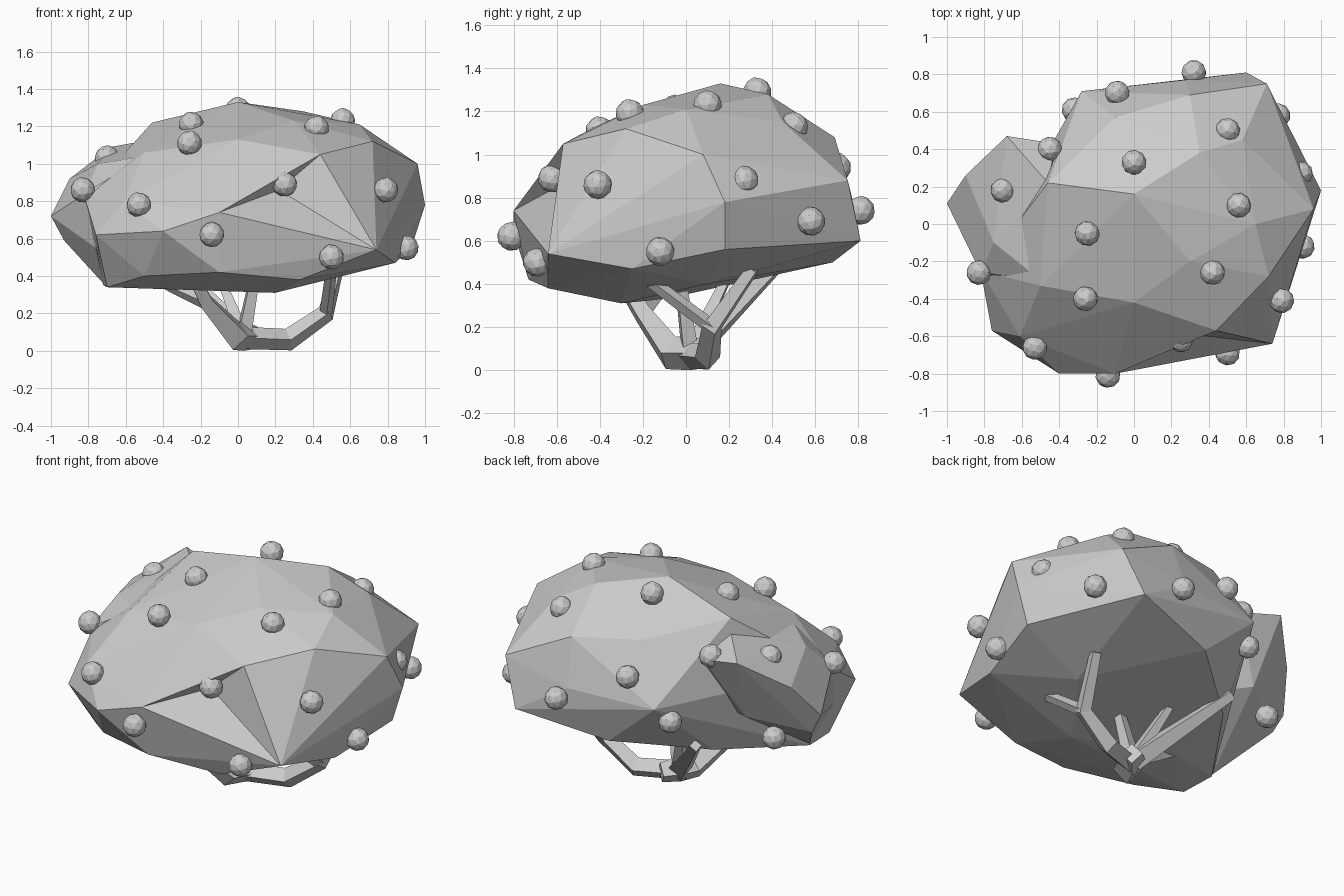
import bpy
import bmesh
import random
from mathutils import Vector, Matrix, Euler
from mathutils.bvhtree import BVHTree

random.seed(4)
default_cube = bpy.data.objects.get("Cube")
if default_cube:
    bpy.data.objects.remove(default_cube, do_unlink=True)

# One plain grey for the whole plant
grey = bpy.data.materials.new("stone_grey")
grey.use_nodes = True
colour = (.6, .6, .6, 1)
grey.diffuse_color = colour
grey.node_tree.nodes["Principled BSDF"].inputs["Base Color"].default_value = colour


def add_mesh(name, bm):
    """Turn a bmesh into a flat shaded object."""
    bmesh.ops.recalc_face_normals(bm, faces=bm.faces)
    mesh = bpy.data.meshes.new(name)
    bm.to_mesh(mesh)
    bm.free()
    mesh.materials.append(grey)
    obj = bpy.data.objects.new(name, mesh)
    bpy.context.scene.collection.objects.link(obj)
    return obj


def add_hull(name, points, dents=()):
    """Faceted lump wrapped around its corner points, with faces pushed in at the dents."""
    bm = bmesh.new()
    for point in points:
        bm.verts.new(point)
    result = bmesh.ops.convex_hull(bm, input=bm.verts)
    loose = {v for v in result["geom_interior"] + result["geom_unused"]
             if isinstance(v, bmesh.types.BMVert)}
    bmesh.ops.delete(bm, geom=list(loose), context="VERTS")
    bmesh.ops.dissolve_limit(bm, angle_limit=.03, verts=bm.verts, edges=bm.edges)
    for dent in dents:
        bm.faces.ensure_lookup_table()
        bm.faces.index_update()
        nearest = BVHTree.FromBMesh(bm).find_nearest(Vector(dent))
        poked = bmesh.ops.poke(bm, faces=[bm.faces[nearest[2]]])
        poked["verts"][0].co = dent
    return add_mesh(name, bm)


def add_branch(name, path):
    """Square tapering limb; each path entry is a position and a radius."""
    curve = bpy.data.curves.new(name, "CURVE")
    curve.dimensions = "3D"
    curve.bevel_depth = 1
    curve.bevel_resolution = 0
    curve.use_fill_caps = True
    spline = curve.splines.new("POLY")
    spline.points.add(len(path) - 1)
    for point, (position, radius) in zip(spline.points, path):
        point.co = (*position, 1)
        point.radius = radius
    spline.use_smooth = False
    helper = bpy.data.objects.new(name + "_path", curve)
    bpy.context.scene.collection.objects.link(helper)
    bpy.context.view_layer.update()
    graph = bpy.context.evaluated_depsgraph_get()
    mesh = bpy.data.meshes.new_from_object(helper.evaluated_get(graph))
    bpy.data.objects.remove(helper, do_unlink=True)
    bm = bmesh.new()
    bm.from_mesh(mesh)
    bpy.data.meshes.remove(mesh)
    for face in bm.faces:
        face.smooth = False
    return add_mesh(name, bm)


# Canopy: crown, waist and underside corners
crown = [
    (0, .16, 1.33), (.35, .38, 1.28), (.65, 0, 1.21), (.3, -.2, 1.23),
    (-.46, .22, 1.22), (0, -.42, 1.13), (-.5, -.33, 1.06), (.44, -.57, 1.05),
    (.72, -.28, 1.12), (-.1, .57, 1.12), (.3, .69, 1.08), (.58, .45, 1.15),
]
waist = [
    (.96, .08, 1), (1, .18, .78), (.93, .18, .56), (.71, .75, .88),
    (.6, .81, .6), (.27, .77, .8), (-.28, .71, .79), (.74, -.64, .54),
    (-.1, -.8, .74), (-.4, -.8, .64), (-.76, -.57, .62), (-.61, -.6, .8),
    (-.82, -.25, .82),
]
underside = [
    (-.7, -.4, .34), (-.5, -.6, .4), (-.1, -.73, .42), (.33, -.64, .38),
    (.2, -.3, .31), (-.36, -.1, .33), (-.72, -.18, .35), (.84, -.25, .47),
    (.05, .68, .5), (-.4, .3, .42), (.5, .1, .4),
]
add_hull("canopy", crown + waist + underside, dents=[(.22, -.58, .86)])

# Side lump that bulges out of the canopy
add_hull("canopy_side_lump", [
    (-1, .11, .72), (-.9, .26, .92), (-.68, .47, 1.09), (-.42, .43, 1.03),
    (-.46, .22, 1.13), (-.93, .1, .59), (-.72, -.18, .36), (-.82, -.26, .84),
    (-.76, -.36, .55), (-.5, -.3, 1.04), (-.62, .3, .68), (-.3, .1, .6),
    (-.75, -.1, 1),
])

# Branches rising from the root
root = (.03, .02, .08)
left_fork = (-.17, -.2, .26)
right_fork = (.47, .12, .2)
add_branch("left_limb", [((.1, .1, .07), .06), (root, .08), ((-.01, -.07, .08), .08),
                         (left_fork, .05), ((-.25, -.3, .42), .04)])
add_branch("left_twig", [(left_fork, .04), ((-.44, -.1, .38), .025)])
add_branch("right_limb", [((0, 0, .07), .06), ((.27, .1, .06), .06),
                          (right_fork, .05), ((.54, .31, .47), .035)])
add_branch("right_twig", [(right_fork, .035), ((.5, -.2, .44), .03)])
add_branch("back_limb", [(root, .07), ((-.36, .42, .48), .035)])
add_branch("inner_twig_front", [(root, .05), ((.1, -.03, .45), .03)])
add_branch("inner_twig_back", [(root, .05), ((-.12, .2, .45), .025)])

# Berries scattered over the canopy
berry_spots = [
    (-.83, -.26, .86), (-.53, -.66, .78), (-.26, -.4, 1.11), (-.14, -.81, .62),
    (.25, -.62, .89), (.42, -.26, 1.19), (.5, -.69, .5), (.79, -.41, .86),
    (.9, -.12, .55), (.56, .1, 1.23), (-.25, -.05, 1.21), (0, .33, 1.29),
    (.89, .27, .88), (.77, .58, .69), (.5, .5, 1.13), (.32, .81, .74),
    (-.09, .7, .94), (-.32, .61, .69), (-.45, .4, 1.05), (-.7, .18, 1.03),
    (-.77, .24, .57),
]
for spot in berry_spots:
    bm = bmesh.new()
    bmesh.ops.create_icosphere(bm, subdivisions=2, radius=.067)
    # Pinch the top corner into a small point
    tip = max(bm.verts, key=lambda v: v.co.z)
    tip.co.z *= 1.05
    turn = Euler([random.uniform(-.3, .3) for axis in "xyz"]).to_matrix().to_4x4()
    bm.transform(Matrix.Translation(Vector(spot)) @ turn)
    add_mesh("berry", bm)
